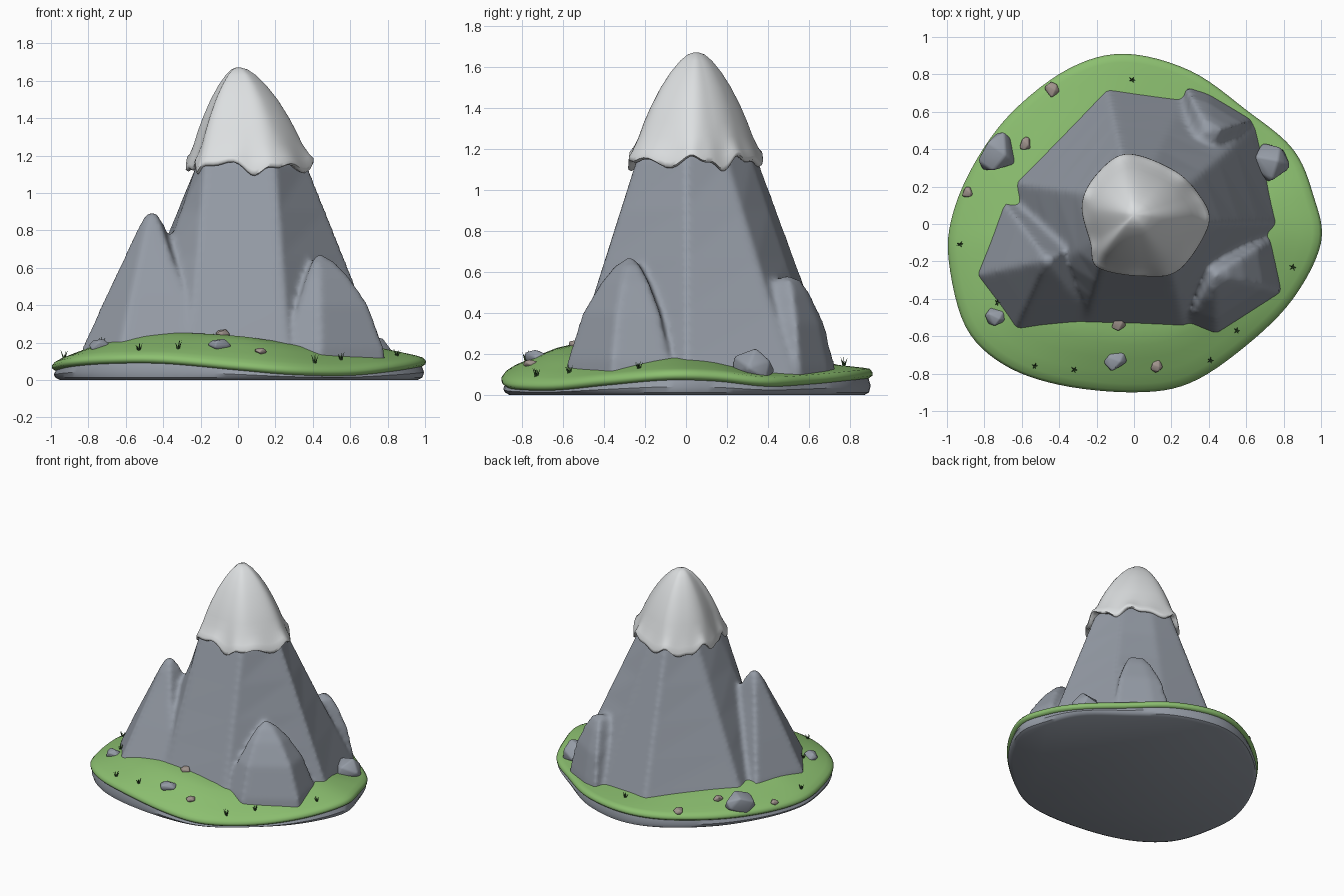
import bpy, bmesh, math, random
from mathutils import Vector
from mathutils.bvhtree import BVHTree

random.seed(4)
cube = bpy.data.objects.get("Cube")
if cube:
    bpy.data.objects.remove(cube)


def material(name, r, g, b):
    m = bpy.data.materials.new(name)
    m.use_nodes = True
    m.diffuse_color = (r, g, b, 1)
    m.node_tree.nodes["Principled BSDF"].inputs["Base Color"].default_value = (r, g, b, 1)
    return m


ROCK = material("grey rock", .30, .33, .38)
GRASS = material("grass green", .26, .52, .16)
SNOW = material("snow white", .72, .74, .75)
PEBBLE = material("brown pebble", .36, .30, .27)
BLADE = material("dark grass", .04, .10, .03)


def finish(bm, name, mat, angle=40):
    bmesh.ops.recalc_face_normals(bm, faces=bm.faces)
    me = bpy.data.meshes.new(name)
    bm.to_mesh(me)
    bm.free()
    me.materials.append(mat)
    ob = bpy.data.objects.new(name, me)
    bpy.context.collection.objects.link(ob)
    bpy.ops.object.select_all(action='DESELECT')
    ob.select_set(True)
    bpy.context.view_layer.objects.active = ob
    bpy.ops.object.shade_smooth_by_angle(angle=math.radians(angle))
    return ob


def loft(bm, rings):
    """Skin a stack of closed rings and cap both ends."""
    rows = [[bm.verts.new(p) for p in ring] for ring in rings]
    n = len(rows[0])
    for a, b in zip(rows, rows[1:]):
        for i in range(n):
            j = (i + 1) % n
            bm.faces.new((a[i], a[j], b[j], b[i]))
    bm.faces.new(rows[0][::-1])
    bm.faces.new(rows[-1])


def spline(points, steps):
    """Closed smooth curve through points of any dimension."""
    out, n = [], len(points)
    for i in range(n):
        a, b, c, d = (Vector(points[(i + k) % n]) for k in (-1, 0, 1, 2))
        for s in range(steps):
            t = s / steps
            out.append(b + (c - a) * t / 2 + (a * 2 - b * 5 + c * 4 - d) * t * t / 2
                       + (b * 3 - a - c * 3 + d) * t ** 3 / 2)
    return out


# Island outline: x, y, height of the turf edge, height of turf at the mountain foot
shore = spline([
    (1, -.1, .08, .19), (.96, .15, .075, .18), (.85, .4, .05, .14), (.6, .61, .06, .14),
    (.3, .82, .08, .15), (-.05, .91, .09, .16), (-.35, .83, .08, .17), (-.65, .6, .07, .18),
    (-.85, .33, .06, .19), (-.97, .05, .055, .2), (-.99, -.2, .06, .22), (-.9, -.55, .08, .24),
    (-.7, -.75, .095, .25), (-.4, -.86, .095, .25), (0, -.9, .06, .235), (.3, -.85, .035, .21),
    (.6, -.65, .03, .19), (.85, -.4, .055, .18)], 6)


def shore_ring(scale, height):
    return [(p[0] * scale, p[1] * scale, height(p[2], p[3])) for p in shore]


# Rock slab under the turf
bm = bmesh.new()
loft(bm, [shore_ring(.955, lambda e, f: 0), shore_ring(.98, lambda e, f: .012),
          shore_ring(.99, lambda e, f: e * .5), shore_ring(.975, lambda e, f: e),
          shore_ring(.9, lambda e, f: e + .02)])
finish(bm, "rock_base", ROCK)

# Turf blanket with a rounded lip, rising to the mountain
bm = bmesh.new()
rings = [shore_ring(.9, lambda e, f: e), shore_ring(.98, lambda e, f: e - .008),
         shore_ring(.998, lambda e, f: e + .004), shore_ring(1, lambda e, f: e + .02)]
for scale, mix in ((.985, 0), (.95, .16), (.88, .38), (.8, .62), (.72, .85), (.63, 1), (.3, 1)):
    rings.append(shore_ring(scale, lambda e, f, m=mix: (e + .038) * (1 - m) + f * m))
loft(bm, rings)
bm.normal_update()
ground = BVHTree.FromBMesh(bm)
finish(bm, "turf", GRASS, 60)


def ground_height(x, y):
    hit = ground.ray_cast(Vector((x, y, 3)), Vector((0, 0, -1)))[0]
    return hit.z if hit else .1


# Mountain: main massif plus three shoulder peaks, fused together
def peak(bm, foot, apex, profile):
    top = Vector(apex[:2])
    loft(bm, [[(*(top + (Vector(p) - top) * s), z) for p in foot] for z, s in profile])


bm = bmesh.new()
low = [(.76, 0), (.62, .5), (.25, .65), (-.14, .71), (-.63, .22), (-.55, -.3), (-.26, -.55), (.27, -.55)]
high = [(.37, 0), (.28, .2), (.1, .32), (-.06, .35), (-.22, .16), (-.22, -.1), (-.18, -.23), (.2, -.24)]
massif = []
for t in (-.12, 0, .25, .5, .75, 1):
    massif.append([(*Vector(a).lerp(Vector(b), t), .17 + .98 * t) for a, b in zip(low, high)])
massif.append([(x * .5, y * .5 + .02, 1.42) for x, y in high])
loft(bm, massif)
peak(bm, [(-.83, -.27), (-.63, -.57), (-.2, -.55), (-.1, 0), (-.69, .11)], (-.46, -.19),
     [(.05, 1.08), (.18, 1), (.45, .67), (.7, .35), (.82, .2), (.88, .1), (.9, .03)])
peak(bm, [(.29, -.53), (.44, -.58), (.78, -.36), (.73, -.08), (.3, -.1)], (.43, -.27),
     [(.05, 1.05), (.17, 1), (.4, .76), (.55, .47), (.63, .25), (.67, .06)])
peak(bm, [(.28, .73), (.4, .69), (.63, .55), (.5, .3), (.2, .4)], (.4, .49),
     [(.05, 1.05), (.14, 1), (.35, .78), (.5, .48), (.56, .3), (.58, .08)])
mountain = finish(bm, "mountain", ROCK, 180)
remesh = mountain.modifiers.new("fuse", 'REMESH')
remesh.mode = 'VOXEL'
remesh.voxel_size = .018
remesh.use_smooth_shade = True
soften = mountain.modifiers.new("soften", 'SMOOTH')
soften.factor = .5
soften.iterations = 6

# Snow cap with a wavy, overhanging hem
brim = spline([(.395, 0), (.34, .16), (.2, .29), (-.04, .37), (-.2, .26), (-.275, .1),
               (-.23, -.1), (-.19, -.23), (.05, -.275), (.24, -.24)], 10)
count = len(brim)


def snow_ring(scale, z, wave):
    ring = []
    for i, p in enumerate(brim):
        a = math.tau * i / count
        drop = .022 * math.sin(7 * a) + .014 * math.sin(13 * a + 1) + .01 * math.sin(4 * a + 2)
        ring.append((p.x * scale, .05 + (p.y - .05) * scale, z + drop * wave))
    return ring


bm = bmesh.new()
loft(bm, [snow_ring(s, z, w) for s, z, w in (
    (.8, 1.16, 1), (.97, 1.132, 1), (1.015, 1.14, 1), (1.01, 1.16, .9), (.96, 1.19, .5),
    (.86, 1.26, .1), (.78, 1.33, 0), (.68, 1.405, 0), (.53, 1.5, 0), (.38, 1.575, 0),
    (.24, 1.63, 0), (.13, 1.66, 0), (.04, 1.67, 0))])
finish(bm, "snow_cap", SNOW, 70)


# Boulders and pebbles: softened convex lumps
def stone(name, mat, x, y, size, flat, lift):
    bm = bmesh.new()
    for k in range(11):
        z = 1 - 2 * (k + .5) / 11
        a = k * 2.4 + random.uniform(-.4, .4)
        r = math.sqrt(1 - z * z)
        bm.verts.new(Vector((r * math.cos(a), r * math.sin(a), z * flat)) * size * random.uniform(.95, 1.15))
    hull = bmesh.ops.convex_hull(bm, input=bm.verts)
    bmesh.ops.delete(bm, geom=[v for v in hull["geom_interior"] if v.is_valid], context='VERTS')
    bmesh.ops.dissolve_limit(bm, angle_limit=.3, verts=bm.verts, edges=bm.edges)
    bmesh.ops.bevel(bm, geom=bm.edges[:], offset=size * .1, segments=2, affect='EDGES', profile=.5)
    ob = finish(bm, name, mat, 50)
    ob.location = (x, y, ground_height(x, y) + lift)


for i, (x, y, size, flat, lift) in enumerate([
        (-.73, .38, .115, .8, .02), (.72, .33, .11, .85, .02),
        (-.1, -.73, .065, .6, .0), (-.74, -.5, .055, .8, .0)]):
    stone(f"boulder_{i + 1}", ROCK, x, y, size, flat, lift)
for i, (x, y, size) in enumerate([(-.44, .72, .045), (-.58, .43, .038), (-.89, .17, .032),
                                  (-.08, -.53, .042), (.12, -.76, .036)]):
    stone(f"pebble_{i + 1}", PEBBLE, x, y, size, .6, .005)

# Grass tufts: a few leaning blades each
for i, (x, y) in enumerate([(-.93, -.11), (-.73, -.42), (-.53, -.76), (-.32, -.78), (-.1, -.75),
                            (.41, -.73), (.55, -.57), (.85, -.23), (-.01, .77), (.73, -.31)]):
    bm = bmesh.new()
    for k in range(5):
        a = math.tau * k / 5 + random.uniform(-.3, .3)
        out = Vector((math.cos(a), math.sin(a), 0))
        side = Vector((-out.y, out.x, 0)) * .005
        height = random.uniform(.03, .05)
        base = [bm.verts.new(v) for v in (side, -side, out * .008)]
        tip = bm.verts.new(out * .02 + Vector((0, 0, height)))
        for j in range(3):
            bm.faces.new((base[j], base[(j + 1) % 3], tip))
    tuft = finish(bm, f"grass_tuft_{i + 1}", BLADE)
    tuft.location = (x, y, ground_height(x, y) - .003)
